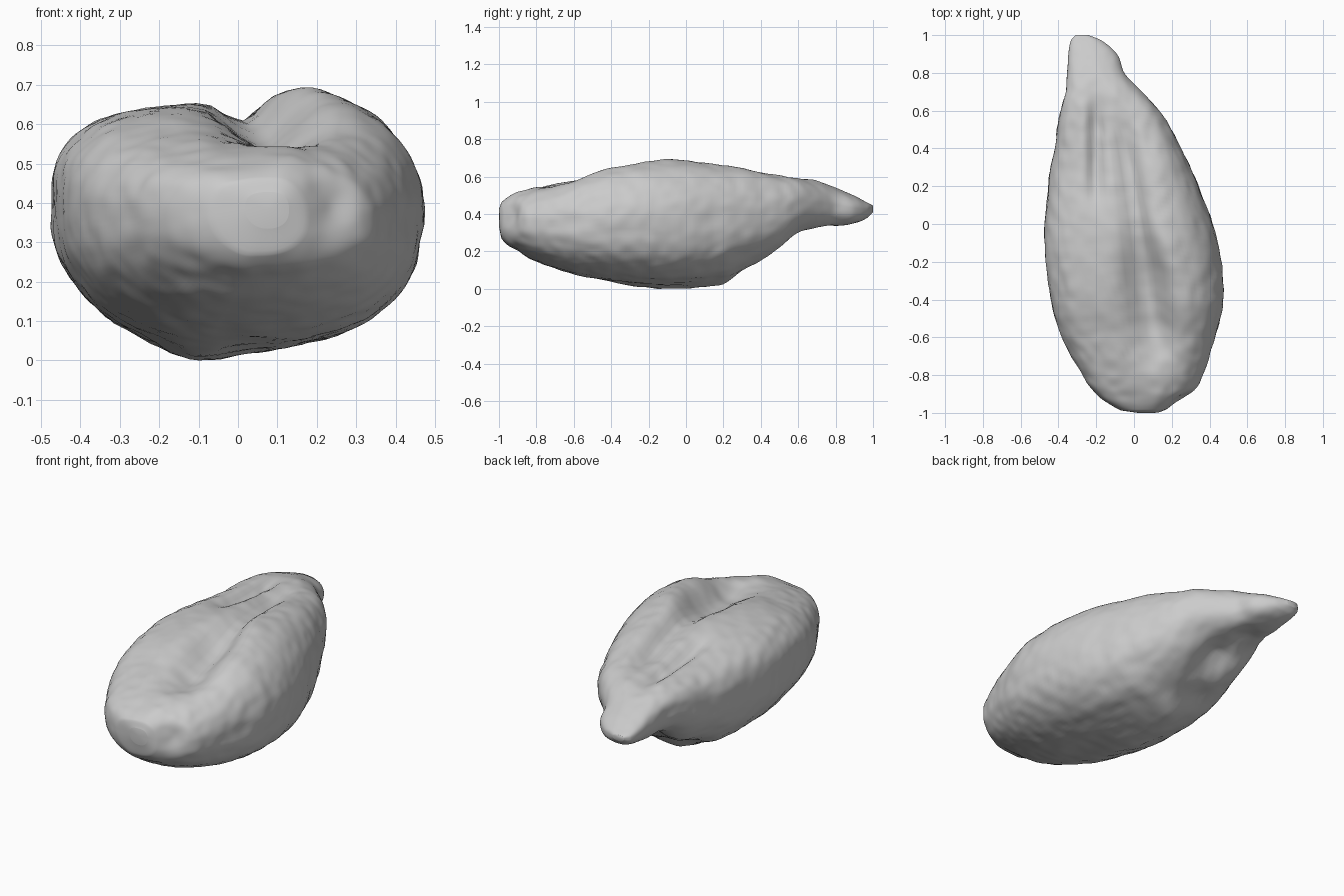
import bpy
import math
from mathutils import Vector, noise

default = bpy.data.objects.get("Cube")
if default:
    bpy.data.objects.remove(default, do_unlink=True)

RINGS, SIDES = 150, 120

# Hull stations along the length: y, x min, x max, z min, z max
STATIONS = [
    (-1, .02, .13, .34, .43), (-.985, -.07, .18, .27, .465),
    (-.9, -.2, .31, .21, .51), (-.8, -.27, .36, .15, .545),
    (-.6, -.38, .43, .085, .6), (-.4, -.44, .47, .05, .65),
    (-.1, -.475, .445, .025, .675), (.2, -.455, .345, .055, .65),
    (.3, -.44, .3, .1, .64), (.4, -.42, .25, .145, .63),
    (.5, -.41, .2, .2, .62), (.6, -.39, .135, .29, .605),
    (.7, -.365, .04, .32, .58), (.8, -.355, -.05, .335, .545),
    (.9, -.345, -.09, .355, .5), (.97, -.335, -.17, .385, .465),
    (1, -.31, -.24, .415, .45),
]

# Local dents: centre, radius, push
DENTS = [
    ((.25, -.95, .4), .08, (-.01, .03, 0)),
    ((.13, -.93, .48), .08, (0, 0, .012)),
    ((-.12, .5, .22), .11, (0, 0, .07)),
    ((-.18, .3, .11), .1, (0, 0, .04)),
    ((-.2, .7, .32), .08, (0, 0, .03)),
]


def smooth(low, high, value):
    t = min(max((value - low) / (high - low), 0), 1)
    return t * t * (3 - 2 * t)


def bell(distance, width):
    return math.exp(-(distance / width) ** 2)


def signed_power(value, power):
    return math.copysign(abs(value) ** power, value)


def station(y):
    """Cubic interpolation of the hull limits at y."""
    i = 0
    while i < len(STATIONS) - 2 and STATIONS[i + 1][0] < y:
        i += 1
    a, b = STATIONS[i], STATIONS[i + 1]
    before, after = STATIONS[max(i - 1, 0)], STATIONS[min(i + 2, len(STATIONS) - 1)]
    span = b[0] - a[0]
    t = (y - a[0]) / span
    out = []
    for k in range(1, 5):
        m = (b[k] - before[k]) / (b[0] - before[0]) * span
        n = (after[k] - a[k]) / (after[0] - a[0]) * span
        out.append((2*t**3 - 3*t*t + 1) * a[k] + (t**3 - 2*t*t + t) * m
                   + (3*t*t - 2*t**3) * b[k] + (t**3 - t*t) * n)
    return out


def surface_point(y, angle):
    left, right, low, high = station(y)
    mid = low + (high - low) * .55
    centre, half = (left + right) / 2, (right - left) / 2
    c, s = math.cos(angle), math.sin(angle)
    # Squarer shoulder on the upper -x side, squarer belly on the lower +x side
    power = .77 + .12 * c if s > 0 else .88 - .08 * c
    x = centre + half * signed_power(c, power)
    z = mid + (high - mid if s > 0 else mid - low) * signed_power(s, power)
    if s > 0:
        # Two lobes, the +x one higher
        body = smooth(-.95, -.5, y) * (1 - smooth(.3, .7, y))
        z += s * body * (-.014 + .056 * smooth(-.05, .18, x))
        # Long central valley, wide and deep in front, narrow behind
        front = 1 - smooth(-.35, .1, y)
        valley = smooth(-.85, -.5, y) * (1 - smooth(.3, .7, y))
        depth, width = .045 + .085 * front, .055 + .055 * front
        z -= s * depth * valley * bell(x - .02 + .17 * y, width)
        # Side groove running toward the tip
        groove = smooth(0, .3, y) * (1 - smooth(.5, .78, y))
        z -= s * .05 * groove * bell(x + .2, .045)
    else:
        # Keel along the belly
        keel = smooth(-.6, -.1, y) * (1 - smooth(.18, .35, y))
        z += s * .025 * keel * bell(x + .1, .1)
    point = Vector((x, y, z))
    for place, radius, push in DENTS:
        point += Vector(push) * bell((point - Vector(place)).length, radius)
    # Lengthwise wrinkles and small pits in the skin
    skin = noise.noise(Vector((x * 9, y * 5, z * 9))) * .006
    skin += noise.noise(Vector((x * 18, y * 16, z * 18))) * .005
    outward = Vector((c, 0, s))
    return point + outward * skin * min(1, half / .25)


# Seed body: rings packed closer at both ends, closed with fans
verts = []
for i in range(RINGS):
    y = -math.cos(math.pi * i / (RINGS - 1))
    verts += [surface_point(y, math.tau * j / SIDES) for j in range(SIDES)]
faces = []
for i in range(RINGS - 1):
    for j in range(SIDES):
        k = (j + 1) % SIDES
        faces.append((i * SIDES + j, (i + 1) * SIDES + j,
                      (i + 1) * SIDES + k, i * SIDES + k))
last = (RINGS - 1) * SIDES
for start in (0, last):
    hub = len(verts)
    verts.append(sum(verts[start:start + SIDES], Vector()) / SIDES)
    for j in range(SIDES):
        edge = (start + j, start + (j + 1) % SIDES)
        faces.append((hub, *(edge[::-1] if start else edge)))

# Lowest point resting on the ground
floor = min(v.z for v in verts)
verts = [v - Vector((0, 0, floor)) for v in verts]

mesh = bpy.data.meshes.new("seed_body")
mesh.from_pydata(verts, [], faces)
mesh.update()
mesh.shade_smooth()
seed = bpy.data.objects.new("seed_body", mesh)
bpy.context.collection.objects.link(seed)

# Plain grey skin
grey = bpy.data.materials.new("light_grey")
grey.use_nodes = True
colour = (.6, .6, .6, 1)
grey.diffuse_color = colour
grey.node_tree.nodes["Principled BSDF"].inputs["Base Color"].default_value = colour
mesh.materials.append(grey)
